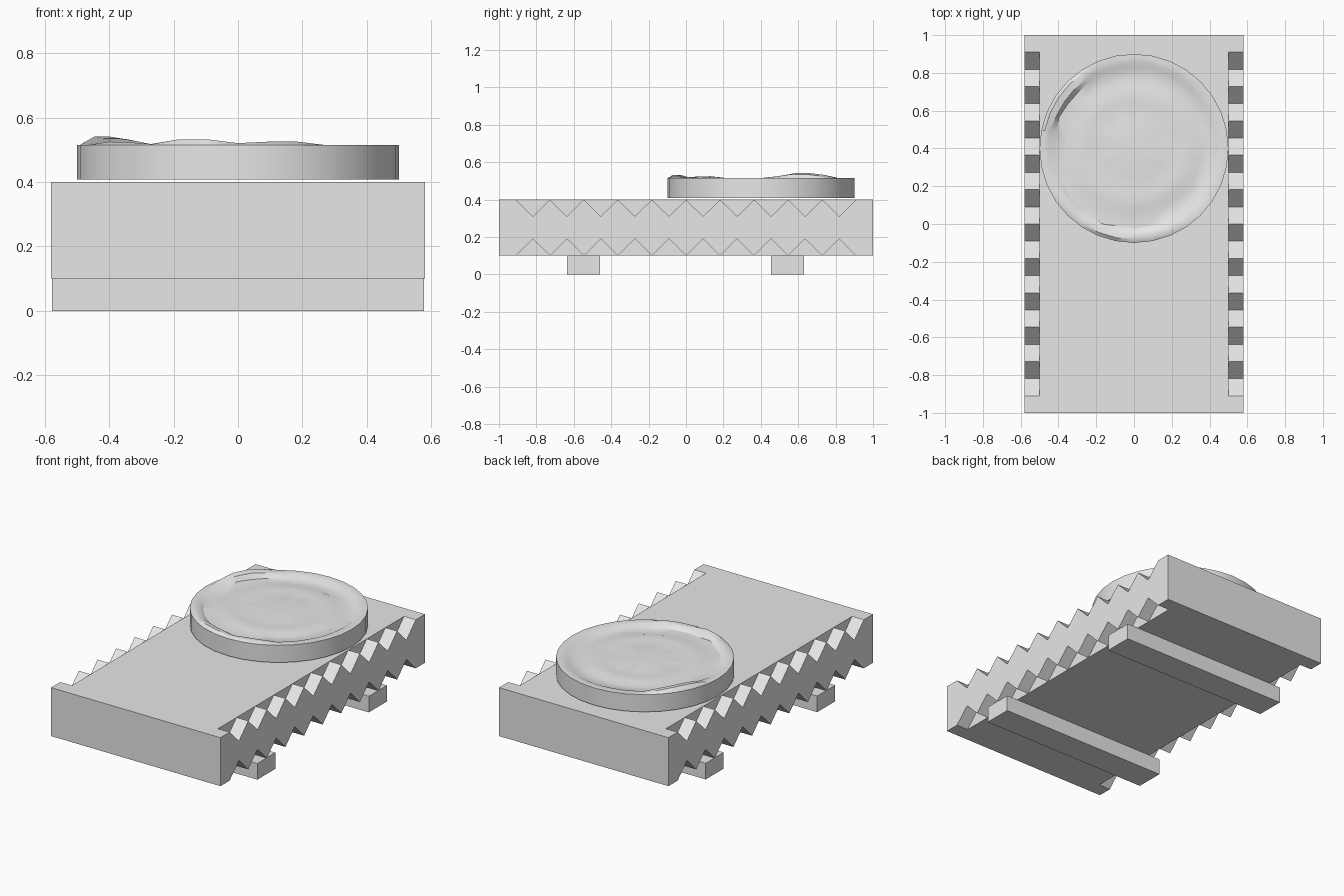
import bpy, bmesh, math, random

random.seed(4)
if "Cube" in bpy.data.objects:
    bpy.data.objects.remove(bpy.data.objects["Cube"], do_unlink=True)

grey = bpy.data.materials.new("plain_grey")
grey.use_nodes = True
grey.diffuse_color = (0.8, 0.8, 0.8, 1)
grey.node_tree.nodes["Principled BSDF"].inputs["Base Color"].default_value = (0.8, 0.8, 0.8, 1)


def finish(bm, name):
    bmesh.ops.remove_doubles(bm, verts=bm.verts, dist=0.0001)
    bmesh.ops.recalc_face_normals(bm, faces=bm.faces)
    mesh = bpy.data.meshes.new(name)
    bm.to_mesh(mesh)
    bm.free()
    mesh.materials.append(grey)
    obj = bpy.data.objects.new(name, mesh)
    bpy.context.collection.objects.link(obj)
    return obj


# Slab with a row of V notches along its four long edges
BOTTOM, TOP, DEPTH = 0.10, 0.40, 0.09
INNER, OUTER = 0.50, 0.58
TEETH, REACH = 10, 0.91
step = 2 * REACH / TEETH
bm = bmesh.new()


def face(points):
    bm.faces.new([bm.verts.new(p) for p in points])


def zigzag(z, dip):
    pts = [(-1, z), (-REACH, z)]
    for i in range(TEETH):
        y = -REACH + i * step
        pts += [(y + step / 2, z + dip), (y + step, z)]
    return pts + [(1, z)]


edges = {z: zigzag(z, dip) for z, dip in ((TOP, -DEPTH), (BOTTOM, DEPTH))}
for z, line in edges.items():
    flat = [p for p in line if p[1] == z]
    face([(-INNER, *p) for p in flat] + [(INNER, *p) for p in reversed(flat)])
    for side in (-1, 1):
        for a, b in zip(line, line[1:]):
            face([(side * INNER, *a), (side * OUTER, *a), (side * OUTER, *b), (side * INNER, *b)])
        for i in range(TEETH):
            face([(side * INNER, *p) for p in line[1 + 2 * i:4 + 2 * i]])
for side in (-1, 1):
    face([(side * OUTER, *p) for p in edges[TOP] + edges[BOTTOM][::-1]])
    xs = (-OUTER, -INNER, INNER, OUTER)
    face([(x, side, BOTTOM) for x in xs] + [(x, side, TOP) for x in reversed(xs)])
finish(bm, "notched_slab")

# Two cross rails underneath
for name, y in (("front_rail", -0.547), ("back_rail", 0.543)):
    bm = bmesh.new()
    bmesh.ops.create_cube(bm, size=1)
    for v in bm.verts:
        v.co = (v.co.x * 1.154, v.co.y * 0.176 + y, 0.05 + v.co.z * 0.1)
    finish(bm, name)

# Round medallion with an uneven rim and a shallow worn relief
SEGMENTS = 32
swells = [(150, 25, 0.026), (218, 14, 0.01), (254, 20, 0.017), (287, 16, 0.01)]
rings = [(0.50, 0.408, 0), (0.50, 0.515, 0), (0.482, 0.515, 1), (0.45, 0.513, 0.9),
         (0.425, 0.501, 0.2), (0.36, 0.500, 0), (0.32, 0.509, 0), (0.25, 0.508, 0),
         (0.20, 0.504, 0), (0.16, 0.508, 0)]


def swell(angle):
    total = 0
    for centre, width, height in swells:
        t = abs((math.degrees(angle) - centre + 180) % 360 - 180) / width
        total += height * min(1, max(0, 1.6 * (1 - t)))
    return total


bm = bmesh.new()
loops = []
for i, (r, z, share) in enumerate(rings):
    loop = []
    for k in range(SEGMENTS):
        a = 2 * math.pi * k / SEGMENTS
        wobble = random.uniform(-1, 1) if i > 2 else 0
        rr = r + wobble * 0.008
        zz = z + share * swell(a) + wobble * 0.002
        loop.append(bm.verts.new((rr * math.cos(a), 0.4 + rr * math.sin(a), zz)))
    loops.append(loop)
for low, high in zip(loops, loops[1:]):
    for k in range(SEGMENTS):
        n = (k + 1) % SEGMENTS
        bm.faces.new((low[k], low[n], high[n], high[k]))
bm.faces.new(loops[0])
hub = bm.verts.new((0, 0.4, 0.507))
for k in range(SEGMENTS):
    bm.faces.new((loops[-1][k], loops[-1][(k + 1) % SEGMENTS], hub))
medallion = finish(bm, "round_medallion")
bpy.ops.object.select_all(action="DESELECT")
medallion.select_set(True)
bpy.context.view_layer.objects.active = medallion
bpy.ops.object.shade_smooth_by_angle(angle=math.radians(30))
